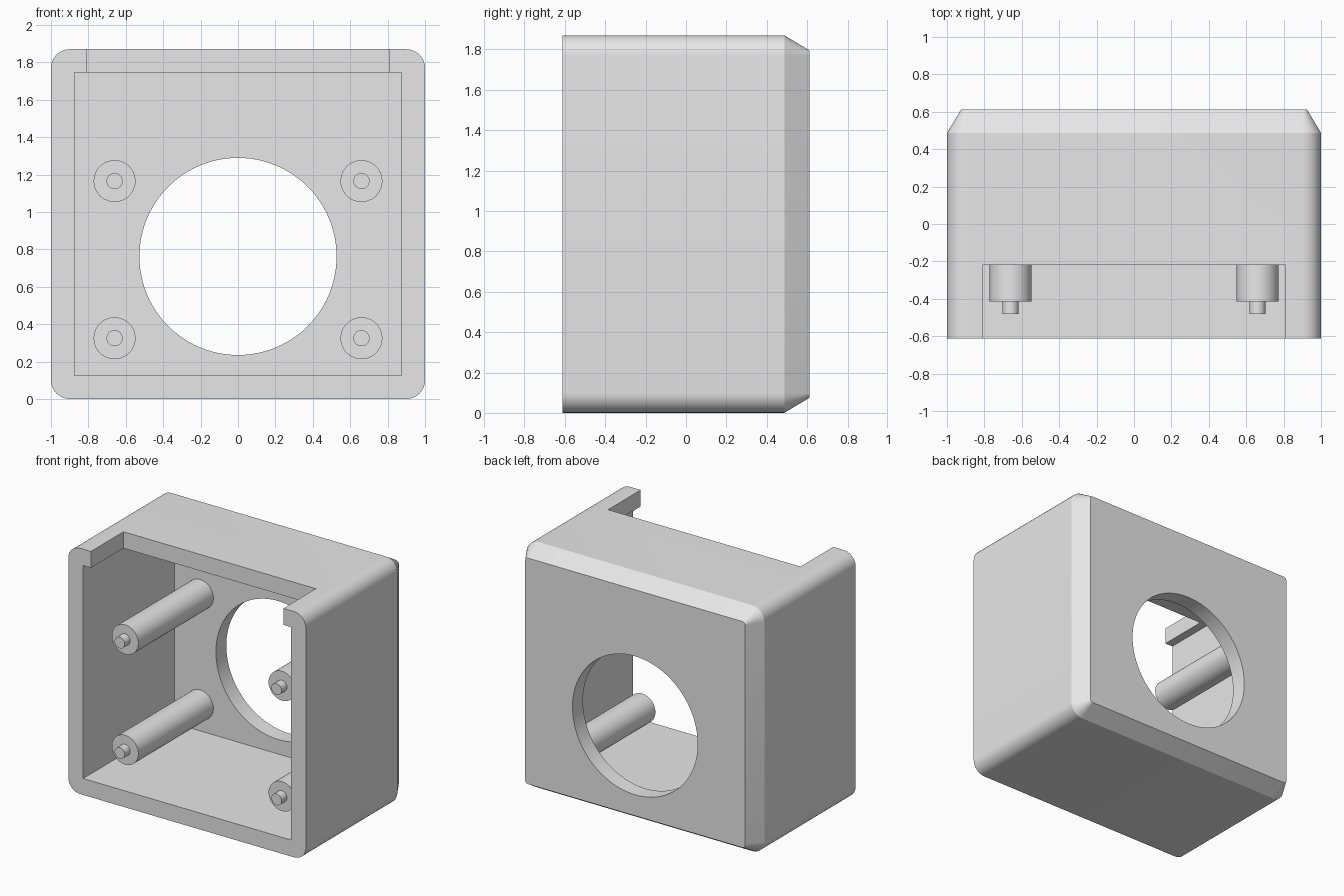
import bpy
import bmesh
from math import sin, cos, pi, radians

if "Cube" in bpy.data.objects:
    bpy.data.objects.remove(bpy.data.objects["Cube"], do_unlink=True)

W, D, H = 1.0, 0.612, 1.87      # half width, half depth, height
WALL, CORNER = 0.125, 0.1
CHAMFER, CHAMFER_Y = 0.075, 0.487
HOLE_Z, HOLE_R = 0.762, 0.527

grey = bpy.data.materials.new("light grey plastic")
grey.use_nodes = True
colour = (0.8, 0.8, 0.8, 1)
grey.diffuse_color = colour
grey.node_tree.nodes["Principled BSDF"].inputs["Base Color"].default_value = colour


def loft(name, sections):
    """Solid through (y, outline) sections, each outline a list of (x, z)."""
    bm = bmesh.new()
    rings = [[bm.verts.new((x, y, z)) for x, z in pts] for y, pts in sections]
    n = len(rings[0])
    for a, b in zip(rings, rings[1:]):
        for i in range(n):
            j = (i + 1) % n
            bm.faces.new((a[i], a[j], b[j], b[i]))
    bm.faces.new(rings[0])
    bm.faces.new(rings[-1])
    bmesh.ops.recalc_face_normals(bm, faces=bm.faces)
    mesh = bpy.data.meshes.new(name)
    bm.to_mesh(mesh)
    bm.free()
    mesh.materials.append(grey)
    obj = bpy.data.objects.new(name, mesh)
    bpy.context.collection.objects.link(obj)
    return obj


def rounded(inset, radius, steps=8):
    pts = []
    cx, cz = W - inset - radius, H / 2 - inset - radius
    for q, (sx, sz) in enumerate(((1, 1), (-1, 1), (-1, -1), (1, -1))):
        for k in range(steps + 1):
            a = (q + k / steps) * pi / 2
            pts.append((sx * cx + radius * cos(a), H / 2 + sz * cz + radius * sin(a)))
    return pts


def circle(x, z, r, n):
    return [(x + r * cos(2 * pi * i / n), z + r * sin(2 * pi * i / n)) for i in range(n)]


def rect(x, z0, z1):
    return [(-x, z0), (x, z0), (x, z1), (-x, z1)]


def smooth(obj):
    bpy.ops.object.select_all(action="DESELECT")
    obj.select_set(True)
    bpy.context.view_layer.objects.active = obj
    bpy.ops.object.shade_smooth_by_angle(angle=radians(30))


# Housing shell with rounded corners and a chamfered back
housing = loft("housing", [(-D, rounded(0, CORNER)),
                           (CHAMFER_Y, rounded(0, CORNER)),
                           (D, rounded(CHAMFER, CORNER - CHAMFER))])

# Cavity, top notch and round window are cut out of the shell
cutters = [
    loft("cavity_cutter", [(-1, rect(W - WALL, WALL, H - WALL)),
                           (D - WALL, rect(W - WALL, WALL, H - WALL))]),
    loft("notch_cutter", [(-1, rect(0.81, H / 2, H + 1)), (-0.22, rect(0.81, H / 2, H + 1))]),
    loft("window_cutter", [(0, circle(0, HOLE_Z, HOLE_R, 96)), (1, circle(0, HOLE_Z, HOLE_R, 96))]),
]
bpy.context.view_layer.objects.active = housing
for cutter in cutters:
    mod = housing.modifiers.new(cutter.name, "BOOLEAN")
    mod.operation, mod.solver, mod.object = "DIFFERENCE", "EXACT", cutter
    bpy.ops.object.modifier_apply(modifier=mod.name)
    bpy.data.objects.remove(cutter, do_unlink=True)
smooth(housing)

# Four mounting posts, each stepped down to a small pin
for side, x in (("left", 0.66), ("right", -0.66)):
    for level, z in (("lower", 0.325), ("upper", 1.165)):
        big, small = circle(x, z, 0.112, 40), circle(x, z, 0.043, 40)
        post = loft(f"{level}_{side}_post", [(D - WALL, big), (-0.415, big),
                                             (-0.415, small), (-0.48, small)])
        smooth(post)
